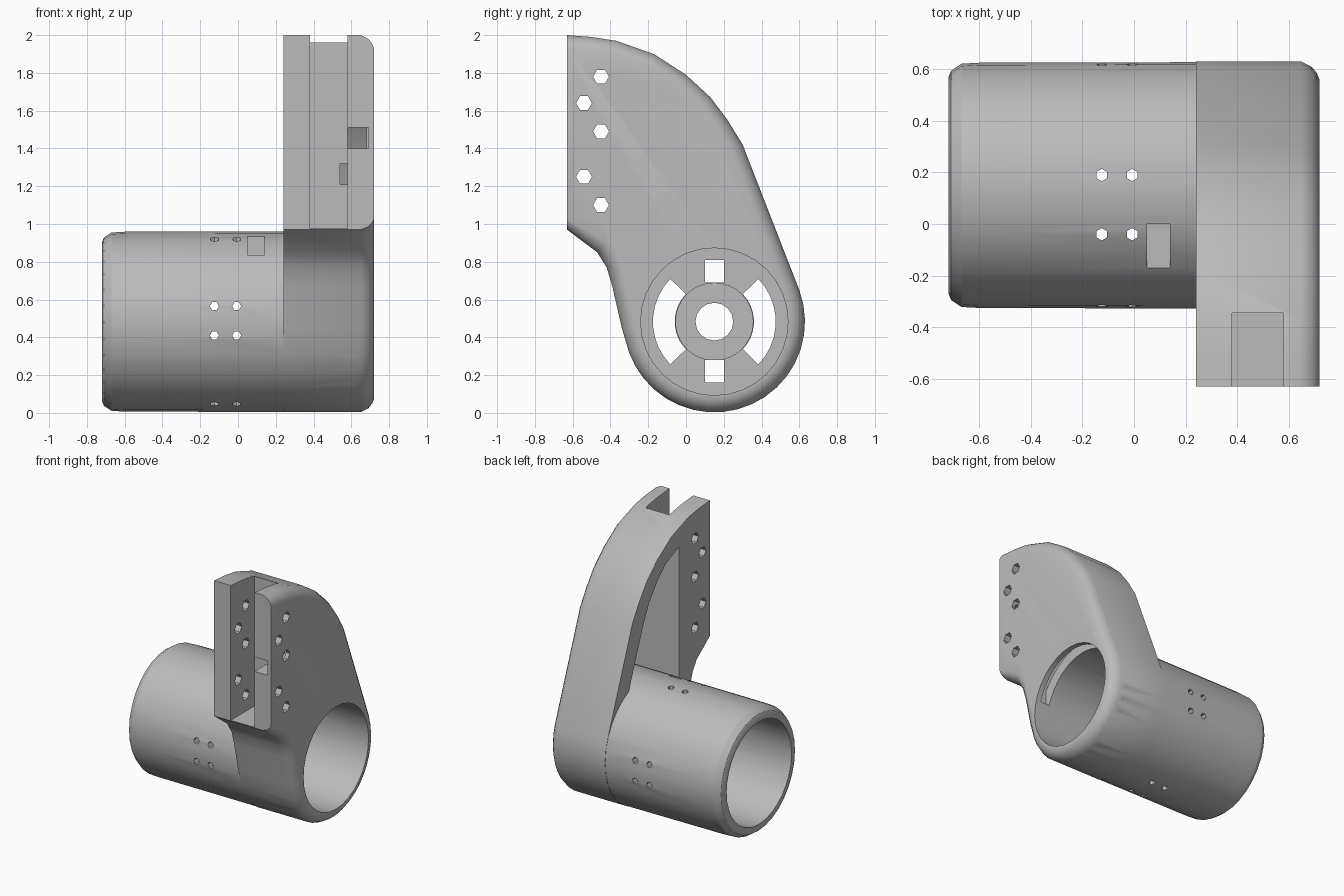
import bpy, bmesh
from math import sin, cos, pi, hypot

cube = bpy.data.objects.get("Cube")
if cube:
    bpy.data.objects.remove(cube, do_unlink=True)

grey = bpy.data.materials.new("plain_grey")
grey.use_nodes = True
grey.diffuse_color = (0.5, 0.5, 0.5, 1)
grey.node_tree.nodes["Principled BSDF"].inputs["Base Color"].default_value = (0.5, 0.5, 0.5, 1)

CY, CZ, R, BORE = 0.15, 0.483, 0.48, 0.39   # tube axis and radii
FRONT = -0.63


def loft(name, sections):
    """Solid skinned along x through (x, [(y, z), ...]) sections."""
    bm = bmesh.new()
    rings = [[bm.verts.new((x, y, z)) for y, z in pts] for x, pts in sections]
    n = len(rings[0])
    for a, b in zip(rings, rings[1:]):
        for i in range(n):
            j = (i + 1) % n
            bm.faces.new((a[i], a[j], b[j], b[i]))
    bm.faces.new(rings[0])
    bm.faces.new(rings[-1])
    bmesh.ops.recalc_face_normals(bm, faces=bm.faces)
    me = bpy.data.meshes.new(name)
    bm.to_mesh(me)
    bm.free()
    me.materials.append(grey)
    ob = bpy.data.objects.new(name, me)
    bpy.context.collection.objects.link(ob)
    return ob


def prism(name, pts, x0, x1):
    return loft(name, [(x0, pts), (x1, pts)])


def arc(r, a0=0, a1=2 * pi, n=32, closed=True, y=CY, z=CZ):
    d = n if closed else n - 1
    return [(y + r * cos(a0 + (a1 - a0) * i / d), z + r * sin(a0 + (a1 - a0) * i / d))
            for i in range(n)]


def box(x0, x1, y0, y1, z0, z1):
    return prism("cutter", [(y0, z0), (y1, z0), (y1, z1), (y0, z1)], x0, x1)


def pin(axis, x, y, z, r, length):
    """Six-sided drill centred on a point, along the given axis."""
    ob = prism("cutter", arc(r, n=6, y=0, z=0), -length / 2, length / 2)
    ob.rotation_euler = {"x": (0, 0, 0), "y": (0, 0, pi / 2), "z": (0, pi / 2, 0)}[axis]
    ob.location = (x, y, z)
    return ob


def combine(target, tool, op="DIFFERENCE"):
    bpy.context.view_layer.objects.active = target
    mod = target.modifiers.new("cut", "BOOLEAN")
    mod.operation, mod.solver, mod.object = op, "EXACT", tool
    bpy.ops.object.modifier_apply(modifier=mod.name)
    bpy.data.objects.remove(tool, do_unlink=True)


def inset(pts, d):
    """Move a counter-clockwise outline inwards, keeping the flat front edge."""
    out, n = [], len(pts)
    for i, (y, z) in enumerate(pts):
        (ay, az), (by, bz) = pts[i - 1], pts[(i + 1) % n]
        if y == FRONT:
            (ay, az), (by, bz) = ((y, z), (by, bz)) if by != FRONT else ((ay, az), (y, z))
        ty, tz = by - ay, bz - az
        k = d / hypot(ty, tz)
        out.append((y if y == FRONT else y - tz * k, z + ty * k))
    return out


# Bracket arm: side outline, rounded over on the outer face
outline = arc(R, -2.8, 0.35, 20, False) + [
    (0.3, 1.42), (0.22, 1.55), (0.13, 1.67), (0, 1.79), (-0.17, 1.9), (-0.37, 1.97),
    (-0.5, 1.99), (FRONT, 2), (FRONT, 0.97), (-0.47, 0.85), (-0.42, 0.77),
    (-0.39, 0.67), (-0.34, 0.45)]
body = loft("bracket_and_tube", [
    (0.24, outline), (0.65, outline), (0.69, inset(outline, 0.02)),
    (0.71, inset(outline, 0.045)), (0.72, inset(outline, 0.07))])

# Hollow behind the arm's front block, open on the inner side
hollow = [(-0.26, 0.6), (0.36, 0.6), (0.36, 0.88), (0.17, 1.36), (0.1, 1.5),
          (0, 1.63), (-0.1, 1.72), (-0.26, 1.79)]
combine(body, prism("cutter", hollow, 0.1, 0.68))

# Tube with rounded far end
combine(body, loft("tube", [
    (-0.72, arc(R - 0.06)), (-0.71, arc(R - 0.035)), (-0.67, arc(R - 0.008)),
    (-0.6, arc(R - 0.004)), (0.6, arc(R - 0.001))]), "UNION")
combine(body, prism("cutter", arc(BORE), -0.9, 0.9))

# Front slot and cable windows
combine(body, box(0.38, 0.58, -0.8, -0.345, 0.975, 2.2))
combine(body, box(0.58, 0.69, -0.8, -0.2, 1.4, 1.51))
combine(body, box(0.54, 0.585, -0.4, -0.2, 1.21, 1.32))

# Bolt holes through the front block
for y, z in [(-0.45, 1.78), (-0.54, 1.64), (-0.45, 1.49), (-0.54, 1.25), (-0.45, 1.1)]:
    combine(body, pin("x", 0.5, y, z, 0.042, 1))

# Screw holes through the tube walls
for x in (-0.125, -0.007):
    for y in (-0.04, 0.19):
        combine(body, pin("z", x, y, CZ, 0.024, 1.3))
    for z in (0.41, 0.565):
        combine(body, pin("y", x, CY, z, 0.024, 1.3))

# Mounting disc inside the tube, with raised hub
disc = prism("mounting_disc", arc(BORE + 0.005), 0.03, 0.15)
combine(disc, prism("hub", arc(0.207), 0.05, 0.17), "UNION")
combine(disc, prism("cutter", arc(0.1, n=16), -0.2, 0.4))
for a in (0, pi):
    ring = arc(0.325, a - 0.77, a + 0.77, 10, False) + arc(0.21, a + 0.77, a - 0.77, 10, False)
    combine(disc, prism("cutter", ring, -0.2, 0.4))
for z in (0.16, 0.69):
    combine(disc, box(-0.2, 0.4, 0.1, 0.2, z, z + 0.12))

# Cable pocket in the tube top
for part in (body, disc):
    combine(part, box(0.05, 0.14, -0.19, 0, 0.835, 1.2))

# Smooth curved faces, crisp edges
bpy.ops.object.select_all(action="DESELECT")
for part in (body, disc):
    part.select_set(True)
bpy.context.view_layer.objects.active = body
bpy.ops.object.shade_smooth_by_angle(angle=0.5)
